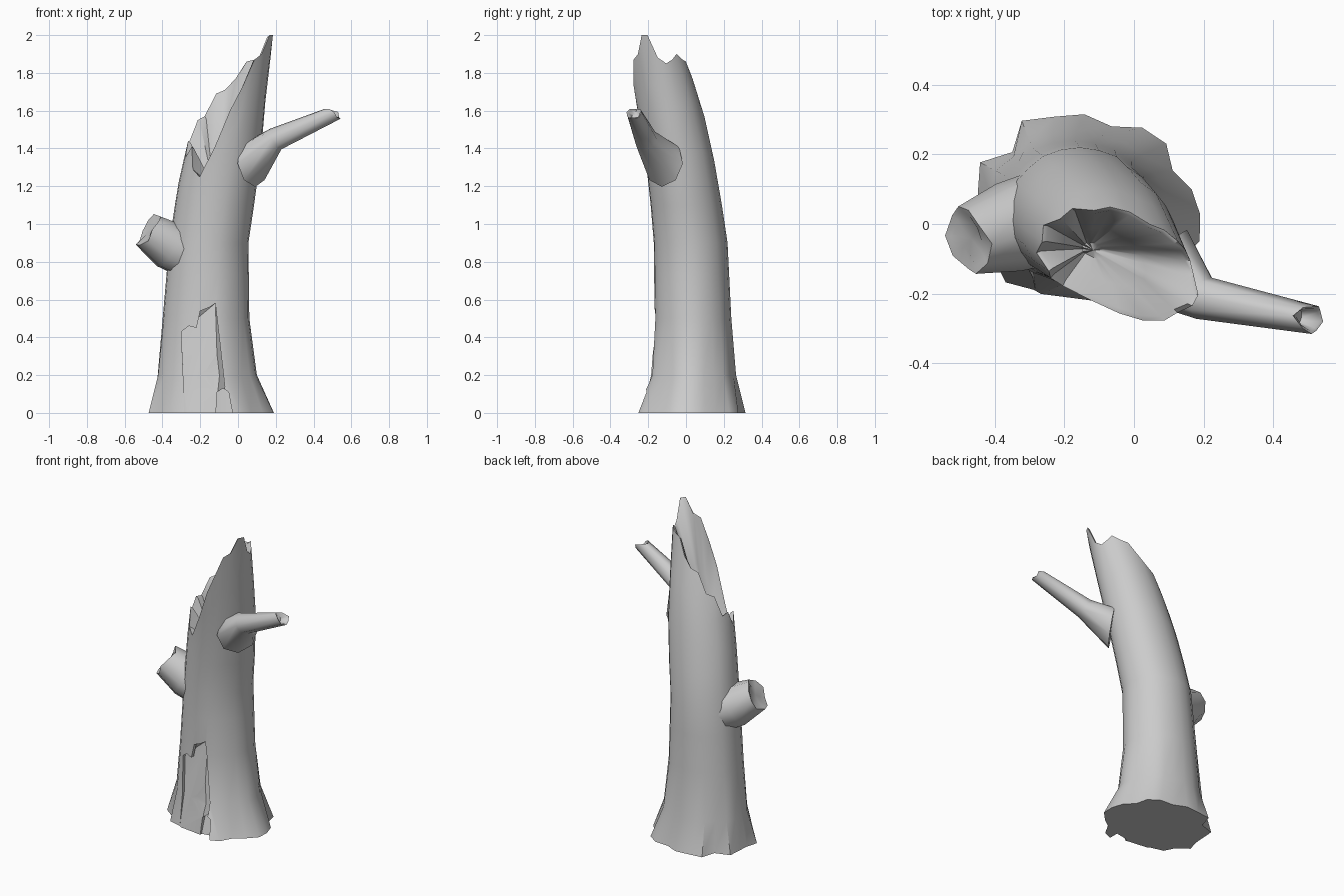
import bpy, bmesh, math
from mathutils import Vector

if "Cube" in bpy.data.objects:
    bpy.data.objects.remove(bpy.data.objects["Cube"])

wood = bpy.data.materials.new("grey_wood")
wood.use_nodes = True
GREY = (0.6, 0.6, 0.6, 1)
wood.diffuse_color = GREY
wood.node_tree.nodes["Principled BSDF"].inputs["Base Color"].default_value = GREY


def finish(name, bm, angle=40):
    """Turn a bmesh into a named, shaded object."""
    bmesh.ops.recalc_face_normals(bm, faces=bm.faces)
    mesh = bpy.data.meshes.new(name)
    bm.to_mesh(mesh)
    bm.free()
    mesh.materials.append(wood)
    obj = bpy.data.objects.new(name, mesh)
    bpy.context.collection.objects.link(obj)
    shade(obj, angle)
    return obj


def shade(obj, angle):
    bpy.ops.object.select_all(action='DESELECT')
    bpy.context.view_layer.objects.active = obj
    obj.select_set(True)
    bpy.ops.object.shade_smooth_by_angle(angle=math.radians(angle))


def loft(rings):
    """Closed skin through a list of equal-length point rings."""
    bm = bmesh.new()
    loops = [[bm.verts.new(p) for p in ring] for ring in rings]
    n = len(loops[0])
    for low, high in zip(loops, loops[1:]):
        for i in range(n):
            j = (i + 1) % n
            bm.faces.new((low[i], low[j], high[j], high[i]))
    bm.faces.new(loops[0][::-1])
    hub = bm.verts.new(sum((v.co for v in loops[-1]), Vector()) / n)
    for i in range(n):
        bm.faces.new((loops[-1][i], loops[-1][(i + 1) % n], hub))
    return bm


# Leaning trunk: height, then the x and y extents of its cross-section
SECTIONS = [
    (0, -.475, .19, -.26, .315), (.2, -.43, .10, -.19, .265),
    (.5, -.40, .06, -.168, .24), (.9, -.365, .055, -.172, .22),
    (1.2, -.32, .10, -.197, .175), (1.4, -.275, .125, -.225, .137),
    (1.6, -.225, .14, -.258, .09), (1.8, -.175, .16, -.295, .025),
    (2, -.14, .19, -.3, -.04)]
# Root lobes and broken rim heights, counter-clockwise from +x
ROOTS = [1, .96, .88, 1, 1, .91, 1, 1.01, 1.08, .88, 1.04, .95,
         .93, 1.03, .9, .96, .87, .92, .89, 1.04, 1.03, .9, .95, 1.03]
RIM = [1.88, 1.85, 1.87, 1.9, 1.87, 1.86, 1.77, 1.71, 1.69, 1.57, 1.55, 1.43,
       1.44, 1.35, 1.41, 1.29, 1.25, 1.4, 1.6, 1.73, 1.87, 1.9, 2, 2]
SIDES = len(RIM)


def section(z):
    """Centre and radii of the trunk at a height."""
    for a, b in zip(SECTIONS, SECTIONS[1:]):
        if z <= b[0]:
            break
    t = (z - a[0]) / (b[0] - a[0])
    x0, x1, y0, y1 = (p + (q - p) * t for p, q in zip(a[1:], b[1:]))
    return (x0 + x1) / 2, (y0 + y1) / 2, (x1 - x0) / 2, (y1 - y0) / 2


def bark(i, z, scale=1.0):
    cx, cy, rx, ry = section(z)
    fade = max(0.0, 1 - z / .25) + .08
    k = scale * (1 + (ROOTS[i] - 1) * min(1, fade))
    a = math.tau * i / SIDES
    return Vector((cx + rx * k * math.cos(a), cy + ry * k * math.sin(a), z))


columns = range(SIDES)
rings = [[bark(i, z) for i in columns] for z in (0, .2, .5, .73, .9, 1.1)]
for t in (.35, .7, 1):
    rings.append([bark(i, 1.1 + (RIM[i] - 1.1) * t) for i in columns])
# Splintered hollow sloping from the broken rim down to a point
lip = [bark(i, RIM[i] - .01, .92) for i in columns]
pit = Vector((-.13, -.07, 1.2))
rings += [[p.lerp(pit, t) for p in lip] for t in (0, .45, .85)]
trunk = finish("trunk", loft(rings))


# Split bark: jagged outlines carved shallowly into the front
def carve(outline, depth):
    bm = bmesh.new()
    front, back = [], []
    for x, z in outline:
        cx, cy, rx, ry = section(max(z, 0))
        y = cy - ry * math.sqrt(1 - ((x - cx) / rx) ** 2)
        front.append(bm.verts.new((x, -.6, z)))
        back.append(bm.verts.new((x, y + depth, z)))
    n = len(outline)
    for i in range(n):
        j = (i + 1) % n
        bm.faces.new((front[i], front[j], back[j], back[i]))
    bm.faces.new(front[::-1])
    bm.faces.new(back)
    bmesh.ops.triangulate(bm, faces=bm.faces)
    cutter = finish("bark_cutter", bm)
    cutter.hide_render = True
    cut = trunk.modifiers.new("carve", 'BOOLEAN')
    cut.object = cutter
    cut.solver = 'EXACT'
    bpy.context.view_layer.objects.active = trunk
    bpy.ops.object.modifier_apply(modifier=cut.name)
    bpy.data.objects.remove(cutter)


carve([(-.28, -.05), (-.1, -.05), (-.07, .14), (-.12, .58), (-.15, .56),
       (-.2, .54), (-.22, .45), (-.26, .46), (-.3, .43), (-.29, .2)], .028)
carve([(-.12, -.05), (-.02, -.05), (-.05, .11), (-.08, .13), (-.11, .11)], .04)
shade(trunk, 40)


# Broken branches: tapered tubes, upright at the root, with a ragged end
def branch(name, path, chips, hollow):
    n = len(chips)
    points = [Vector(p) for p, r in path]
    radii = [r for p, r in path]
    rings = []
    for k, (p, r) in enumerate(zip(points, radii)):
        axis = points[min(k + 1, len(points) - 1)] - points[max(k - 1, 0)]
        if k == 0:
            axis.z *= .2
        axis.normalize()
        side = axis.cross(Vector((0, 0, 1))).normalized()
        up = side.cross(axis)
        spokes = [side * math.cos(math.tau * i / n) + up * math.sin(math.tau * i / n)
                  for i in range(n)]
        last = k == len(points) - 1
        rings.append([p + s * r + axis * (c if last else 0)
                      for s, c in zip(spokes, chips)])
    rings.append([p + s * r * .8 + axis * (c - .005) for s, c in zip(spokes, chips)])
    rings.append([p + s * r * .5 - axis * hollow for s in spokes])
    return finish(name, loft(rings), 55)


branch("left_branch", [((.075, -.115, 1.32), .125),
                       ((.2, -.213, 1.45), .063), ((.5, -.272, 1.583), .041)],
       [.02, .0, -.03, -.01, .025, .02, .03, .02], .03)
branch("right_stub", [((-.22, .03, .82), .14), ((-.36, -.01, .885), .13),
                      ((-.475, -.045, .965), .1)],
       [.0, .01, .015, -.01, .0, .01, -.01, .005, .01, -.01], .01)
